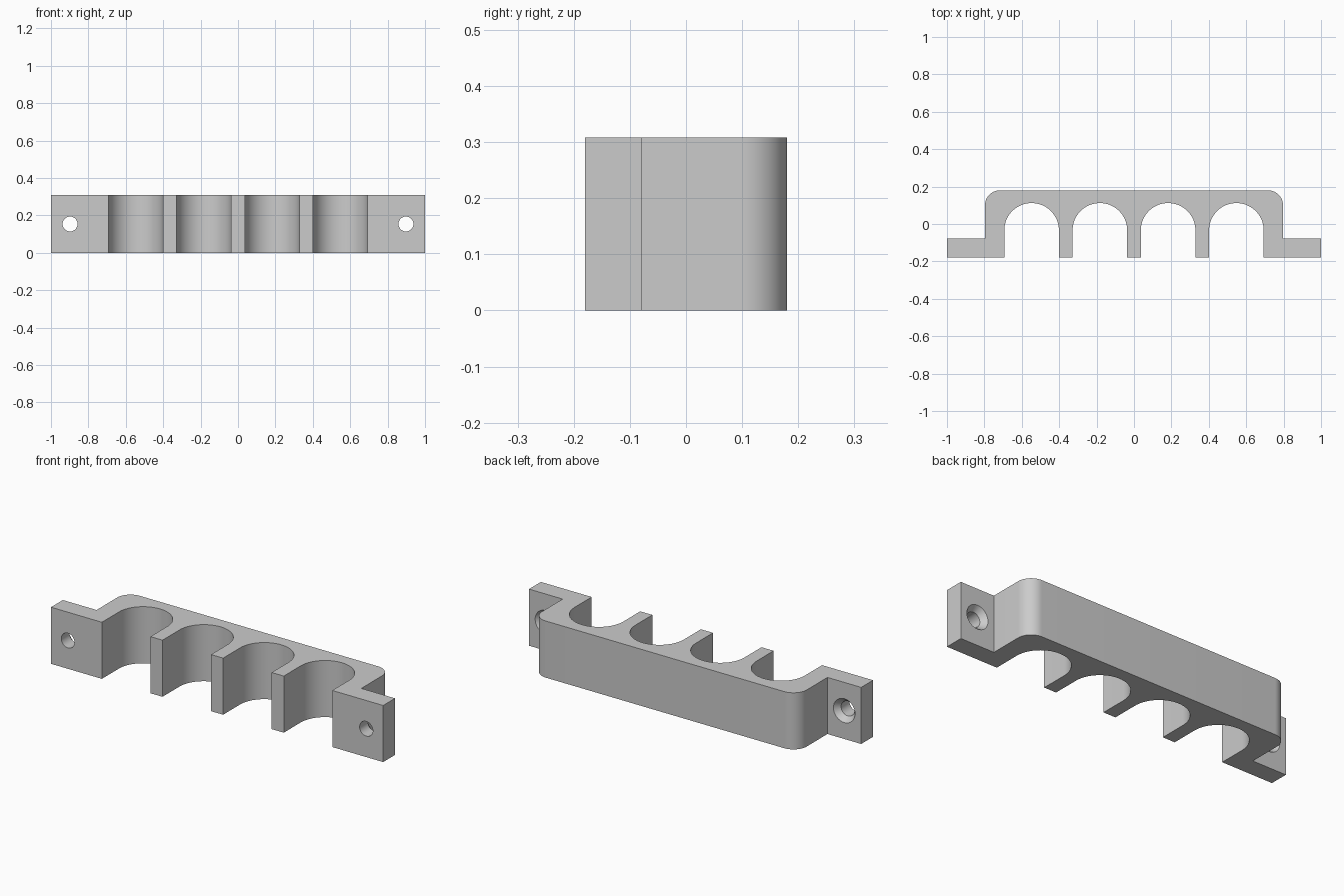
import bpy, bmesh, math

HEIGHT = 0.308
BACK, FRONT = 0.18, -0.18
FLANGE_BACK = -0.078
BODY_X = 0.797
CORNER_R = 0.08
SLOT_R = 0.146
SLOT_PITCH = 0.365
SLOT_Y = BACK - 0.068 - SLOT_R

cube = bpy.data.objects.get("Cube")
if cube:
    bpy.data.objects.remove(cube, do_unlink=True)

grey = bpy.data.materials.new("plain grey")
grey.use_nodes = True
color = (0.6, 0.6, 0.6, 1)
grey.diffuse_color = color
grey.node_tree.nodes["Principled BSDF"].inputs["Base Color"].default_value = color


def arc(cx, cy, r, start, end, steps):
    """Points along an arc, angles in degrees."""
    angles = [math.radians(start + (end - start) * i / steps) for i in range(steps + 1)]
    return [(cx + r * math.cos(a), cy + r * math.sin(a)) for a in angles]


def finish(bm, name):
    bmesh.ops.recalc_face_normals(bm, faces=bm.faces)
    mesh = bpy.data.meshes.new(name)
    bm.to_mesh(mesh)
    bm.free()
    obj = bpy.data.objects.new(name, mesh)
    bpy.context.collection.objects.link(obj)
    mesh.materials.append(grey)
    return obj


# Bracket outline: front edge with four round-ended slots, then the back
outline = [(-1, FRONT)]
for i in range(4):
    cx = (i - 1.5) * SLOT_PITCH
    outline.append((cx - SLOT_R, FRONT))
    outline += arc(cx, SLOT_Y, SLOT_R, 180, 0, 40)
    outline.append((cx + SLOT_R, FRONT))
outline += [(1, FRONT), (1, FLANGE_BACK), (BODY_X, FLANGE_BACK)]
outline += arc(BODY_X - CORNER_R, BACK - CORNER_R, CORNER_R, 0, 90, 16)
outline += arc(CORNER_R - BODY_X, BACK - CORNER_R, CORNER_R, 90, 180, 16)
outline += [(-BODY_X, FLANGE_BACK), (-1, FLANGE_BACK)]

bm = bmesh.new()
face = bm.faces.new([bm.verts.new((x, y, 0)) for x, y in outline])
top = bmesh.ops.extrude_face_region(bm, geom=[face])["geom"]
bmesh.ops.translate(bm, vec=(0, 0, HEIGHT),
                    verts=[v for v in top if isinstance(v, bmesh.types.BMVert)])
bracket = finish(bm, "clip_bracket")

# Countersunk screw hole cutters, one through each flange
hole_steps = [(FRONT - 0.05, 0.04), (FLANGE_BACK - 0.03, 0.04),
              (FLANGE_BACK, 0.065), (FLANGE_BACK + 0.02, 0.065)]
for side, label in ((-1, "right"), (1, "left")):
    bm = bmesh.new()
    rings = [[bm.verts.new((side * 0.898 + px, y, HEIGHT / 2 + pz))
              for px, pz in arc(0, 0, r, 0, 360, 32)[:-1]] for y, r in hole_steps]
    for a, b in zip(rings, rings[1:]):
        for i in range(32):
            j = (i + 1) % 32
            bm.faces.new((a[i], a[j], b[j], b[i]))
    bm.faces.new(rings[0])
    bm.faces.new(rings[-1])
    cutter = finish(bm, label + "_screw_hole_cutter")
    cutter.hide_render = True
    cutter.hide_set(True)
    cut = bracket.modifiers.new(label + " screw hole", "BOOLEAN")
    cut.operation = "DIFFERENCE"
    cut.solver = "EXACT"
    cut.object = cutter

# Apply the cuts, then smooth the curved walls
bpy.context.view_layer.objects.active = bracket
bracket.select_set(True)
for mod in list(bracket.modifiers):
    bpy.ops.object.modifier_apply(modifier=mod.name)
bpy.ops.object.shade_smooth_by_angle(angle=math.radians(30))
for obj in [o for o in bpy.data.objects if o.name.endswith("cutter")]:
    bpy.data.objects.remove(obj, do_unlink=True)
